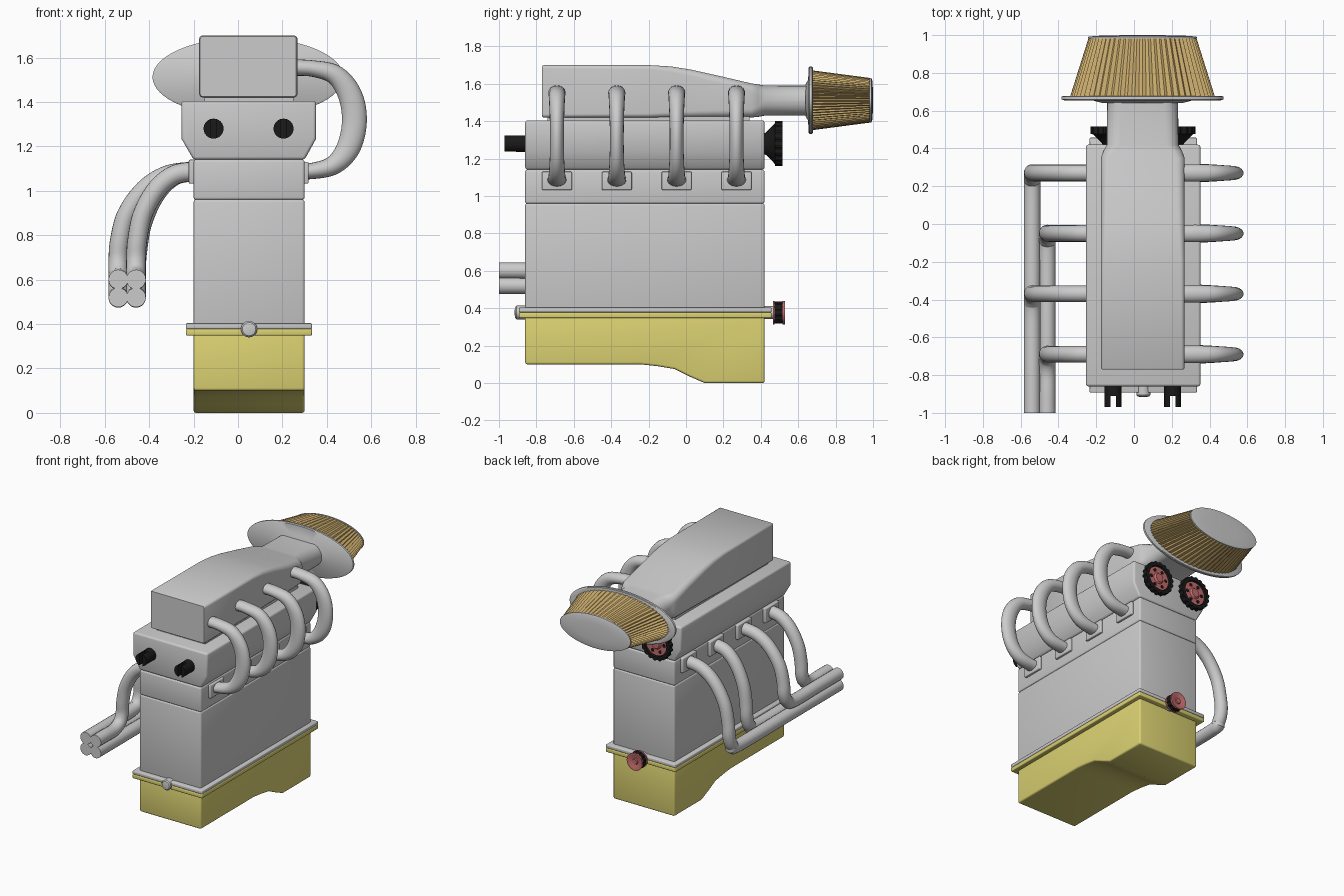
import bpy, bmesh, math
from mathutils import Vector

if "Cube" in bpy.data.objects:
    bpy.data.objects.remove(bpy.data.objects["Cube"])

CX = 0.05                                  # engine centre line in x
CYL_Y = (-0.69, -0.37, -0.05, 0.27)        # cylinder positions


def material(name, col):
    m = bpy.data.materials.new(name)
    m.diffuse_color = (*col, 1)
    m.use_nodes = True
    m.node_tree.nodes["Principled BSDF"].inputs["Base Color"].default_value = m.diffuse_color
    return m


YELLOW = material("pan_yellow", (0.72, 0.65, 0.17))
BLACK = material("rubber_black", (0.01, 0.01, 0.01))
RED = material("pulley_red", (0.55, 0.15, 0.15))
TAN = material("filter_tan", (0.62, 0.43, 0.16))


def finish(name, bm, mat=None, angle=35):
    bmesh.ops.recalc_face_normals(bm, faces=bm.faces[:])
    me = bpy.data.meshes.new(name)
    bm.to_mesh(me)
    bm.free()
    ob = bpy.data.objects.new(name, me)
    bpy.context.collection.objects.link(ob)
    if mat:
        me.materials.append(mat)
    bpy.ops.object.select_all(action='DESELECT')
    ob.select_set(True)
    bpy.context.view_layer.objects.active = ob
    bpy.ops.object.shade_smooth_by_angle(angle=math.radians(angle))
    return ob


def loft(name, rings, mat=None, bevel=0, angle=35):
    """Skin a list of equal-length rings, cap both ends, optionally bevel hard edges."""
    bm = bmesh.new()
    vs = [[bm.verts.new(p) for p in r] for r in rings]
    n = len(rings[0])
    for a, b in zip(vs, vs[1:]):
        for i in range(n):
            j = (i + 1) % n
            bm.faces.new((a[i], a[j], b[j], b[i]))
    bm.faces.new(vs[0][::-1])
    bm.faces.new(vs[-1])
    if bevel:
        bmesh.ops.recalc_face_normals(bm, faces=bm.faces[:])
        hard = [e for e in bm.edges if e.calc_face_angle(0) > 0.6]
        bmesh.ops.bevel(bm, geom=hard, offset=bevel, segments=3, profile=0.5, affect='EDGES')
    return finish(name, bm, mat, angle)


def box(name, x, y, z, mat=None, bevel=0.012):
    rings = [[(x[0], y[0], h), (x[1], y[0], h), (x[1], y[1], h), (x[0], y[1], h)] for h in z]
    return loft(name, rings, mat, bevel)


def revolve(name, cx, cz, prof, n=32, mat=None, sx=1, sz=1, wave=lambda i: 0):
    """Lathe about a y axis; prof entries are (y, radius, wave strength)."""
    rings = []
    for y, r, amp in prof:
        ring = []
        for i in range(n):
            t, q = 2 * math.pi * i / n, r * (1 + amp * wave(i))
            ring.append((cx + q * sx * math.cos(t), y, cz + q * sz * math.sin(t)))
        rings.append(ring)
    return loft(name, rings, mat)


def rounded(y, x0, x1, z0, z1, r):
    pts = []
    for k, (cx, cz) in enumerate(((x1 - r, z1 - r), (x0 + r, z1 - r), (x0 + r, z0 + r), (x1 - r, z0 + r))):
        for i in range(7):
            t = math.pi / 2 * (k + i / 6)
            pts.append((cx + r * math.cos(t), y, cz + r * math.sin(t)))
    return pts


def pipe(name, ctrl, n=20, steps=6):
    """Sweep an ellipse along a Catmull-Rom path; ctrl entries are (x, y, z, ry, rn)."""
    P = [ctrl[0]] + list(ctrl) + [ctrl[-1]]
    path = []
    for k in range(1, len(P) - 2):
        for s in range(steps):
            t = s / steps
            path.append([0.5 * (2 * b + (c - a) * t + (2 * a - 5 * b + 4 * c - d) * t * t
                         + (3 * b - a - 3 * c + d) * t ** 3) for a, b, c, d in zip(*P[k - 1:k + 3])])
    path.append(list(ctrl[-1]))
    pos = [Vector(p[:3]) for p in path]
    side, rings, last = Vector((0, 1, 0)), [], None
    for i, p in enumerate(pos):
        tan = (pos[min(i + 1, len(pos) - 1)] - pos[max(i - 1, 0)]).normalized()
        if last:
            side = last.rotation_difference(tan) @ side
        last = tan
        nrm = tan.cross(side)
        rings.append([p + side * path[i][3] * math.cos(a) + nrm * path[i][4] * math.sin(a)
                      for a in (2 * math.pi * k / n for k in range(n))])
    return loft(name, rings)


# Oil pan: side profile with a deep rear sump, plus its rim
pan = [(-0.86, 0.36), (-0.86, 0.10), (-0.24, 0.10), (-0.15, 0.09), (-0.06, 0.075),
       (0.02, 0.035), (0.10, 0.0), (0.42, 0.0), (0.42, 0.36)]
loft("oil_pan", [[(x, y, z) for y, z in pan] for x in (-0.2, 0.3)], YELLOW, 0.012)
box("oil_pan_rim", (-0.235, 0.333), (-0.893, 0.457), (0.348, 0.378), YELLOW, 0.006)

# Block, its bottom flange and the cylinder head
box("block_flange", (-0.235, 0.333), (-0.893, 0.457), (0.378, 0.404), bevel=0.006)
box("engine_block", (-0.2, 0.3), (-0.86, 0.42), (0.39, 0.961))
box("cylinder_head", (-0.2, 0.3), (-0.86, 0.42), (0.959, 1.141))

# Cam housing: flared cross-section running front to back
cam = [(-0.2, 1.14), (0.3, 1.14), (0.352, 1.235), (0.352, 1.405), (-0.255, 1.405), (-0.255, 1.235)]
loft("cam_housing", [[(x, y, z) for x, z in cam] for y in (-0.86, 0.42)], None, 0.014, 30)

# Intake plenum tapering back into the air duct
box("plenum_gasket", (-0.15, 0.25), (-0.74, 0.34), (1.40, 1.425), bevel=0)
sections = [(-0.77, -0.17, 0.262, 1.425, 1.695, 0.012), (-0.762, -0.175, 0.268, 1.42, 1.70, 0.018),
            (-0.20, -0.175, 0.268, 1.42, 1.70, 0.022), (-0.08, -0.175, 0.268, 1.42, 1.693, 0.03),
            (0.03, -0.175, 0.268, 1.42, 1.675, 0.035), (0.20, -0.175, 0.268, 1.42, 1.637, 0.04),
            (0.35, -0.175, 0.268, 1.42, 1.602, 0.045), (0.385, -0.163, 0.255, 1.423, 1.597, 0.055),
            (0.42, -0.145, 0.236, 1.43, 1.591, 0.075), (0.66, -0.142, 0.233, 1.43, 1.59, 0.079)]
loft("intake_plenum", [rounded(*s) for s in sections], angle=40)

# Elliptical air filter: base plate, pleated cone and domed cap
FZ = 1.512
ell = dict(sx=1.0, sz=0.417)
revolve("filter_plate", 0.045, FZ, [(0.64, 0.21, 0), (0.653, 0.26, 0), (0.655, 0.415, 0), (0.66, 0.43, 0),
        (0.674, 0.43, 0), (0.678, 0.42, 0)], 64, **ell)
revolve("filter_pleats", 0.045, FZ, [(0.675, 0.375, 1), (0.99, 0.278, 1)], 120, TAN,
        wave=lambda i: 0.022 * (-1) ** i, **ell)
revolve("filter_cap", 0.045, FZ, [(0.982, 0.275, 0), (0.982, 0.288, 0), (0.991, 0.288, 0), (0.996, 0.25, 0),
        (0.999, 0.15, 0), (1.0, 0.04, 0)], 64, **ell)

# Intake runners (right) and exhaust headers (left) with port flanges
intake = [(0.24, 1.555, .045, .037), (0.34, 1.55, .046, .037), (0.44, 1.52, .043, .045), (0.505, 1.43, .039, .054),
          (0.524, 1.31, .037, .056), (0.495, 1.19, .039, .053), (0.42, 1.11, .045, .042), (0.29, 1.083, .052, .034)]
down = [(0, 1), (0.36, 0.965), (0.66, 0.83), (0.89, 0.60), (0.98, 0.36), (1, 0.19)]
for k, y in enumerate(CYL_Y):
    pipe(f"intake_runner_{k + 1}", [(x, y, z, ry, rn) for x, z, ry, rn in intake])
    box(f"intake_flange_{k + 1}", (0.29, 0.318), (y - 0.08, y + 0.08), (1.032, 1.13), bevel=0.006)
    box(f"exhaust_flange_{k + 1}", (-0.222, -0.19), (y - 0.08, y + 0.08), (1.032, 1.14), bevel=0.006)
    xe = -0.539 if k % 2 else -0.459
    ze = 0.52 if k > 1 else 0.601
    r = 0.044
    pts = [(-0.19 + f * (xe + 0.19), y, ze + g * (1.088 - ze), r, r) for f, g in down]
    pts += [(xe, y - 0.03, ze + 0.03, r, r), (xe, y - 0.10, ze, r, r),
            (xe, (y - 1.10) / 2, ze, r, r), (xe, -1.0, ze, r, r)]
    pipe(f"exhaust_header_{k + 1}", pts)

# Cam parts: slotted drive ends at the front, toothed pulleys at the back
for side, x in (("left", -0.11), ("right", 0.205)):
    z = 1.28
    revolve(f"cam_drive_{side}", x, z, [(-0.91, 0.045, 0), (-0.85, 0.045, 0)], 24, BLACK)
    for s in (-1, 1):
        half = [(x + s * 0.045 * math.sin(t), z + 0.045 * math.cos(t))
                for t in (math.pi * (0.1 + 0.8 * i / 10) for i in range(11))]
        loft(f"cam_drive_prong_{side}_{'outer' if s > 0 else 'inner'}",
             [[(px, y, pz) for px, pz in half] for y in (-0.97, -0.90)], BLACK)
    revolve(f"cam_pulley_{side}", x, z, [(0.41, 0.05, 0), (0.43, 0.062, 0), (0.475, 0.108, 0), (0.477, 0.116, 1),
            (0.515, 0.116, 1), (0.515, 0.09, 0), (0.498, 0.088, 0)], 72, BLACK,
            wave=lambda i: 0.04 if i // 2 % 2 else -0.03)
    revolve(f"cam_pulley_face_{side}", x, z, [(0.49, 0.086, 0), (0.502, 0.086, 0), (0.502, 0.04, 0),
            (0.514, 0.03, 0), (0.514, 0.012, 0)], 32, RED)
    for i in range(6):
        t = math.pi / 3 * i
        revolve(f"cam_pulley_hole_{side}_{i + 1}", x + 0.062 * math.cos(t), z + 0.062 * math.sin(t),
                [(0.495, 0.013, 0), (0.504, 0.013, 0)], 12, BLACK)

# Crankshaft: rounded front nose, rear shaft and pulley
revolve("crank_nose", CX, 0.377, [(-0.85, 0.037, 0), (-0.905, 0.037, 0), (-0.913, 0.03, 0), (-0.916, 0.015, 0)], 24)
revolve("crank_shaft", CX, 0.377, [(0.41, 0.034, 0), (0.47, 0.034, 0)], 24)
revolve("crank_pulley", CX, 0.377, [(0.473, 0.058, 1), (0.518, 0.058, 1)], 48, BLACK,
        wave=lambda i: 0.04 if i // 2 % 2 else -0.04)
revolve("crank_pulley_inner_lip", CX, 0.377, [(0.464, 0.05, 0), (0.464, 0.063, 0), (0.474, 0.063, 0)], 32, RED)
revolve("crank_pulley_outer_lip", CX, 0.377, [(0.516, 0.063, 0), (0.528, 0.063, 0), (0.528, 0.047, 0),
        (0.519, 0.03, 0), (0.519, 0.022, 0), (0.526, 0.018, 0)], 32, RED)
